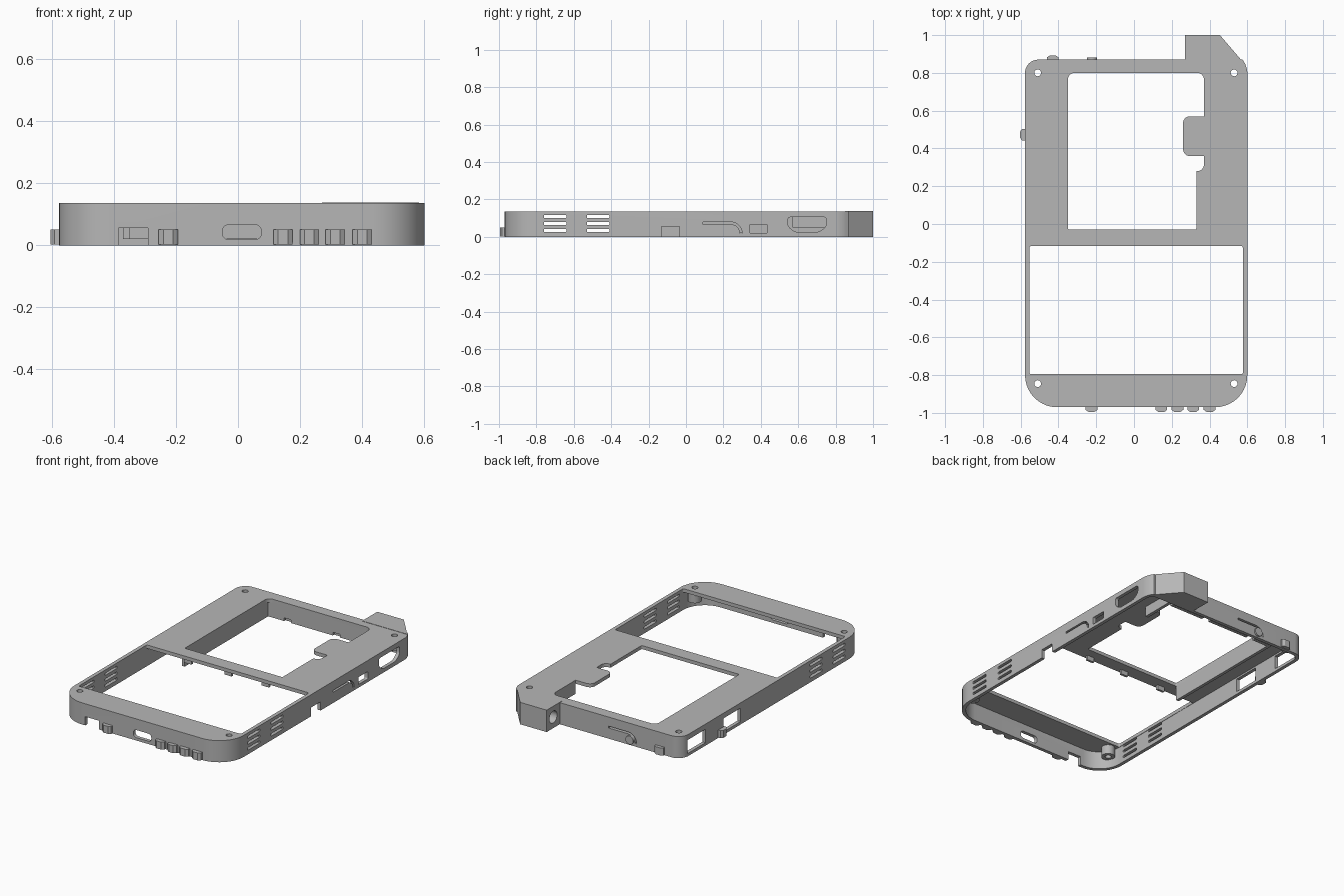
import bpy, bmesh, math
from mathutils import Vector

cube = bpy.data.objects.get("Cube")
if cube:
    bpy.data.objects.remove(cube)

grey = bpy.data.materials.new("matte_grey")
grey.use_nodes = True
colour = (0.47, 0.47, 0.47, 1)
grey.diffuse_color = colour
grey.node_tree.nodes["Principled BSDF"].inputs["Base Color"].default_value = colour

H = 0.136          # case height
WALL = 0.022
L, R, F, B = -0.577, 0.6, -0.97, 0.87


def rounded(points, steps=10):
    """Outline from (u, v, corner radius) points."""
    out = []
    for i, (u, v, r) in enumerate(points):
        c = Vector((u, v))
        if r == 0:
            out.append(c)
            continue
        a = (Vector(points[i - 1][:2]) - c).normalized() * r
        b = (Vector(points[(i + 1) % len(points)][:2]) - c).normalized() * r
        for k in range(steps + 1):
            t = math.pi / 2 * k / steps
            out.append(c + a * (1 - math.sin(t)) + b * (1 - math.cos(t)))
    return out


def prism(name, outline, w0, w1, axis="z"):
    """Extrude an outline along an axis from w0 to w1."""
    place = {"z": lambda u, v: (u, v, w0), "x": lambda u, v: (w0, u, v),
             "y": lambda u, v: (u, w0, v)}[axis]
    shift = {"z": (0, 0, 1), "x": (1, 0, 0), "y": (0, 1, 0)}[axis]
    bm = bmesh.new()
    face = bm.faces.new([bm.verts.new(place(u, v)) for u, v in outline])
    ext = bmesh.ops.extrude_face_region(bm, geom=[face], use_keep_orig=True)
    moved = [g for g in ext["geom"] if isinstance(g, bmesh.types.BMVert)]
    bmesh.ops.translate(bm, verts=moved, vec=Vector(shift) * (w1 - w0))
    bmesh.ops.recalc_face_normals(bm, faces=bm.faces)
    mesh = bpy.data.meshes.new(name)
    bm.to_mesh(mesh)
    bm.free()
    mesh.materials.append(grey)
    ob = bpy.data.objects.new(name, mesh)
    bpy.context.collection.objects.link(ob)
    return ob


def rect(u0, u1, v0, v1, r=0):
    return rounded([(u0, v0, r), (u1, v0, r), (u1, v1, r), (u0, v1, r)], 5)


def circle(u, v, r, n=20):
    return [(u + r * math.cos(2 * math.pi * i / n), v + r * math.sin(2 * math.pi * i / n))
            for i in range(n)]


def cut(target, cutter):
    mod = target.modifiers.new("cut", "BOOLEAN")
    mod.operation, mod.solver, mod.object = "DIFFERENCE", "EXACT", cutter
    bpy.context.view_layer.objects.active = target
    bpy.ops.object.modifier_apply(modifier=mod.name)
    bpy.data.objects.remove(cutter)


def hook(start, end, z=0.073, width=0.012, r=0.06):
    """Slit that runs level, then curls down around a button tongue."""
    s = 1 if end > start else -1
    h = width / 2
    outer = [(start, z + h)] + [(end - s * r * (1 - math.sin(t)), z + h - r * (1 - math.cos(t)))
                                for t in (math.pi / 16 * k for k in range(9))]
    q = r - width
    inner = [(start, z - h)] + [(end - s * (width + q * (1 - math.sin(t))), z - h - q * (1 - math.cos(t)))
                                for t in (math.pi / 16 * k for k in range(9))]
    return outer + inner[::-1]


# Outer shell and hollow underside
case = prism("case_shell", rounded([(L, F, 0.17), (R, F, 0.17), (R, 0.83, 0.03),
             (0.575, B, 0), (0.5, B, 0), (L, B, 0.07)]), 0, H)
cut(case, prism("cavity", rounded([(L + WALL, F + WALL, 0.15), (R - WALL, F + WALL, 0.15),
            (R - WALL, B - WALL, 0.04), (L + WALL, B - WALL, 0.05)]), -0.1, H - 0.022))

# Front display window and shaped rear window
cut(case, prism("display_window", rect(-0.553, 0.576, -0.795, -0.117, 0.008), 0.05, 0.3))
cut(case, prism("rear_window", rounded([
    (-0.35, -0.03, 0.008), (0.33, -0.03, 0.008), (0.33, 0.28, 0), (0.37, 0.28, 0.035),
    (0.37, 0.36, 0), (0.26, 0.36, 0.035), (0.26, 0.57, 0.035), (0.37, 0.57, 0),
    (0.37, 0.8, 0.035), (-0.35, 0.8, 0.035)]), 0.05, 0.3))

# Vents through both long walls
for y in (-0.70, -0.47):
    for z in (0.034, 0.071, 0.108):
        cut(case, prism("vent", rect(y - 0.06, y + 0.06, z - 0.008, z + 0.008, 0.004), -1, 1, "x"))

# Ports on the +x wall
d_port = rounded([(0.545, 0.105, 0.012), (0.545, 0.055, 0.015), (0.585, 0.025, 0.015),
                  (0.71, 0.025, 0.015), (0.75, 0.055, 0.015), (0.75, 0.105, 0.012)], 4)
for outline in (rect(-0.13, -0.035, -0.05, 0.055), hook(0.09, 0.3),
                rect(0.34, 0.435, 0.02, 0.066, 0.006), d_port):
    cut(case, prism("right_port", outline, 0.55, 0.7, "x"))

# Card openings on the -x wall
for y0, y1 in ((0.63, 0.81), (0.28, 0.45)):
    cut(case, prism("left_port", rect(y0, y1, 0.018, 0.103), -0.7, -0.54, "x"))

# Front charging slot and notch, rear button slit
cut(case, prism("charge_slot", rect(-0.05, 0.075, 0.018, 0.066, 0.02), -1.1, -0.93, "y"))
cut(case, prism("front_notch", rect(-0.385, -0.29, -0.05, 0.055), -1.1, -0.88, "y"))
cut(case, prism("rear_slit", hook(-0.07, -0.265), 0.83, 0.95, "y"))

# Corner screw posts with through holes
posts = []
for x in (-0.51, 0.53):
    for y in (-0.845, 0.8):
        post = prism("screw_post", circle(x, y, 0.04), 0.055, H - 0.012)
        for part in (post, case):
            cut(part, prism("screw_hole", circle(x, y, 0.018), -0.1, 0.3))
        posts.append(post)

# Antenna housing at the rear corner, with a socket bore
housing = prism("antenna_housing", [(0.27, 0.85), (0.583, 0.85), (0.57, 0.866),
                                    (0.455, 1.0), (0.27, 1.0)], 0, H + 0.002)
cut(housing, prism("socket", circle(0.935, 0.07, 0.038), 0.2, 0.42, "x"))

# Skirts hanging around the rear window
prism("left_skirt", rect(-0.37, -0.35, -0.03, 0.8), 0.02, H - 0.01)
back_skirt = prism("back_skirt", rect(-0.37, 0.39, 0.8, 0.82), 0.02, H - 0.01)
for x in (-0.24, 0.1):
    cut(back_skirt, prism("skirt_notch", rect(x, x + 0.05, 0, 0.04), 0.7, 0.9, "y"))
prism("right_skirt", rect(0.37, 0.39, 0.57, 0.82), 0.05, H - 0.01)

# Retaining clips under the bridge
for x in (-0.28, 0.0, 0.26):
    prism("bridge_clip", rect(x - 0.025, x + 0.025, -0.1, -0.085), 0.085, H - 0.015)

# Push buttons: bevelled caps on the walls


def cap(c, edge, out, half=0.031):
    return [(c - half, edge - out * 0.6), (c - half, edge + out * 0.55), (c - half * 0.5, edge + out),
            (c + half * 0.5, edge + out), (c + half, edge + out * 0.55), (c + half, edge - out * 0.6)]


for x in (-0.225, 0.145, 0.23, 0.313, 0.4):
    prism("front_button", cap(x, F, -0.025), 0.003, 0.05)
prism("rear_button", cap(-0.43, B, 0.022), 0.003, 0.05)
prism("side_button", [(v, u) for u, v in cap(0.473, L, -0.027)], 0.003, 0.05)
prism("reset_button", circle(-0.222, 0.035, 0.027), B - 0.02, B + 0.011, "y")

# Smooth the curved walls, keep edges crisp
bpy.ops.object.select_all(action="DESELECT")
for ob in bpy.context.collection.objects:
    if ob.type == "MESH":
        ob.select_set(True)
        bpy.context.view_layer.objects.active = ob
bpy.ops.object.shade_smooth_by_angle(angle=math.radians(30))
